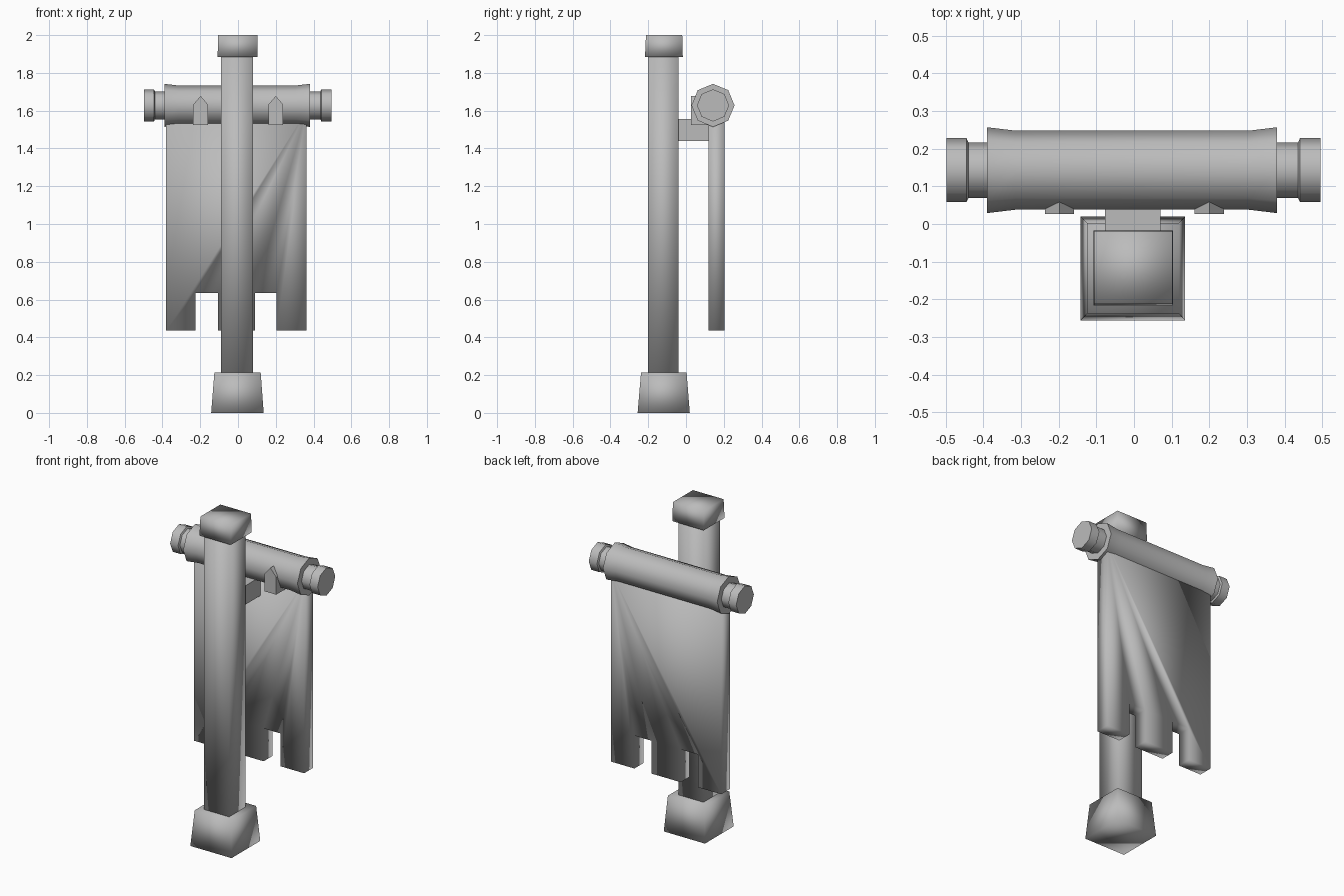
import bpy, bmesh, math

if "Cube" in bpy.data.objects:
    bpy.data.objects.remove(bpy.data.objects["Cube"], do_unlink=True)

GREY = (0.5, 0.5, 0.5, 1)
mat = bpy.data.materials.new("plain grey")
mat.use_nodes = True
mat.diffuse_color = GREY
mat.node_tree.nodes["Principled BSDF"].inputs["Base Color"].default_value = GREY


def finish(name, bm, angle):
    """Turn a bmesh into an object, smoothing edges below the angle."""
    bmesh.ops.recalc_face_normals(bm, faces=bm.faces)
    mesh = bpy.data.meshes.new(name)
    bm.to_mesh(mesh)
    bm.free()
    mesh.materials.append(mat)
    ob = bpy.data.objects.new(name, mesh)
    bpy.context.collection.objects.link(ob)
    bpy.ops.object.select_all(action='DESELECT')
    ob.select_set(True)
    bpy.context.view_layer.objects.active = ob
    if angle:
        bpy.ops.object.shade_smooth_by_angle(angle=math.radians(angle))
    return ob


def block(name, bottom, top, z0, z1, angle=180):
    """Tapered box; bottom and top are (x0, x1, y0, y1)."""
    bm = bmesh.new()
    rings = []
    for (x0, x1, y0, y1), z in ((bottom, z0), (top, z1)):
        rings.append([bm.verts.new((x, y, z)) for x, y in
                      ((x0, y0), (x1, y0), (x1, y1), (x0, y1))])
    a, b = rings
    bm.faces.new(a)
    bm.faces.new(b)
    for i in range(4):
        j = (i + 1) % 4
        bm.faces.new((a[i], a[j], b[j], b[i]))
    return finish(name, bm, angle)


def prism(name, outline, y0, y1, angle):
    """Extrude an x-z outline along y."""
    bm = bmesh.new()
    face = bm.faces.new([bm.verts.new((x, y0, z)) for x, z in outline])
    ext = bmesh.ops.extrude_face_region(bm, geom=[face])
    verts = [g for g in ext["geom"] if isinstance(g, bmesh.types.BMVert)]
    bmesh.ops.translate(bm, verts=verts, vec=(0, y1 - y0, 0))
    return finish(name, bm, angle)


def lathe_x(name, profile, cy, cz, sides=8):
    """Revolve (x, radius) points around an axis parallel to x."""
    bm = bmesh.new()
    rings = [[bm.verts.new((x, cy + r * math.sin(math.tau * i / sides),
                            cz + r * math.cos(math.tau * i / sides)))
              for i in range(sides)] for x, r in profile]
    for a, b in zip(rings, rings[1:]):
        for i in range(sides):
            j = (i + 1) % sides
            bm.faces.new((a[i], a[j], b[j], b[i]))
    bm.faces.new(rings[0])
    bm.faces.new(rings[-1])
    return finish(name, bm, 60)


# Standing post with its foot and cap
block("base", (-.142, .136, -.256, .02), (-.125, .12, -.238, .003), 0, .215)
shaft = (-.09, .08, -.2, -.04)
block("post", shaft, shaft, .2, 1.9)
block("post_cap", (-.108, .104, -.217, -.017), (-.105, .102, -.212, -.02), 1.885, 2)

# Bracket between post and banner
arm = (-.077, .07, -.06, .14)
block("bracket", arm, arm, 1.44, 1.555, 0)

# Crossbar with end knobs, and the rolled cloth around it
AXIS = (.143, 1.628)
lathe_x("crossbar", [(-.498, .085), (-.445, .085), (-.44, .074),
                     (.436, .074), (.441, .085), (.496, .085)], *AXIS)
lathe_x("cloth_roll", [(-.39, .114), (-.315, .105), (.305, .105), (.38, .114)], *AXIS)

# Hanging banner with two notches in the lower hem
LOW, NOTCH, TOP = .435, .635, 1.6
prism("banner", [(-.38, TOP), (-.38, LOW), (-.225, LOW), (-.225, NOTCH),
                 (-.107, NOTCH), (-.107, LOW), (.09, LOW), (.09, NOTCH),
                 (.205, NOTCH), (.205, LOW), (.363, LOW), (.363, TOP)],
      .118, .204, 100)

# Pointed clips on the front of the roll
for side, cx in (("right", -.198), ("left", .2)):
    prism(side + "_clip", [(cx - .039, 1.525), (cx + .039, 1.525), (cx + .039, 1.632),
                           (cx, 1.678), (cx - .039, 1.632)], .026, .12, 0)
